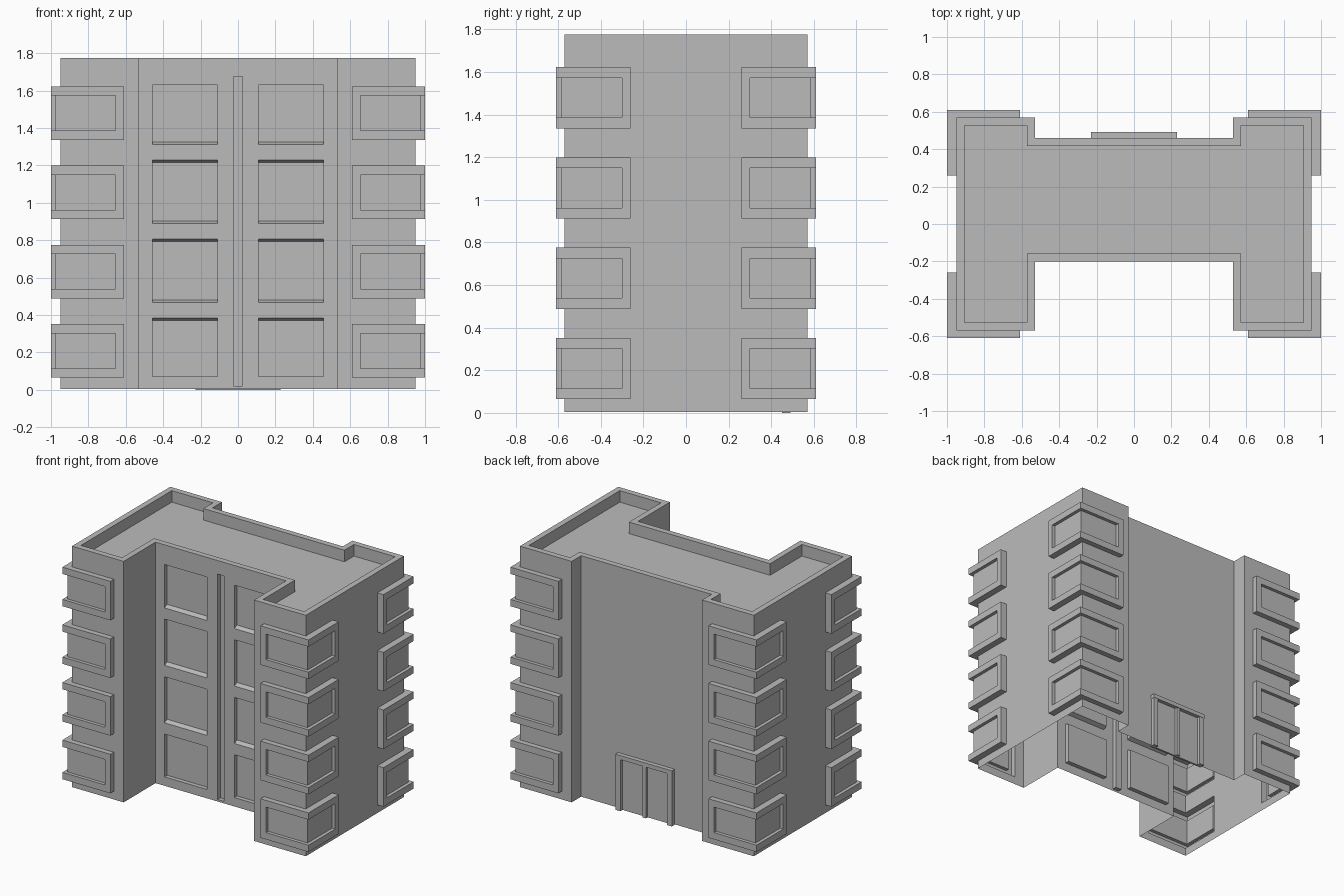
import bpy
import bmesh
from mathutils import Vector

cube = bpy.data.objects.get("Cube")
if cube:
    bpy.data.objects.remove(cube, do_unlink=True)

# One plain concrete colour
concrete = bpy.data.materials.new("concrete_grey")
concrete.use_nodes = True
GREY = (0.5, 0.5, 0.5, 1)
concrete.diffuse_color = GREY
concrete.node_tree.nodes["Principled BSDF"].inputs["Base Color"].default_value = GREY

BASE, TOP = 0.005, 1.775
FLOORS = [0.065 + 0.4235 * i for i in range(4)]
CORNERS = [(sx, sy) for sx in (-1, 1) for sy in (-1, 1)]


def prism(bm, outline, lo, hi, axis="z"):
    """Extrude a 2D outline along z (points are x, y) or along x (points are y, z)."""
    def place(p, h):
        return Vector((p[0], p[1], h)) if axis == "z" else Vector((h, p[0], p[1]))
    low = [bm.verts.new(place(p, lo)) for p in outline]
    high = [bm.verts.new(place(p, hi)) for p in outline]
    bm.faces.new(low)
    bm.faces.new(high)
    n = len(outline)
    for i in range(n):
        j = (i + 1) % n
        bm.faces.new((low[i], low[j], high[j], high[i]))


def box(bm, x, y, z):
    prism(bm, [(x[0], y[0]), (x[1], y[0]), (x[1], y[1]), (x[0], y[1])], *z)


def finish(bm, name):
    bmesh.ops.recalc_face_normals(bm, faces=bm.faces)
    mesh = bpy.data.meshes.new(name)
    bm.to_mesh(mesh)
    bm.free()
    mesh.materials.append(concrete)
    obj = bpy.data.objects.new(name, mesh)
    bpy.context.collection.objects.link(obj)
    return obj


def footprint(inset):
    """H-shaped plan, shrunk by the inset."""
    ox, oy = 0.95 - inset, 0.57 - inset
    nx, front, back = 0.53 + inset, -0.2 + inset, 0.46 - inset
    right = [(nx, front), (nx, -oy), (ox, -oy), (ox, oy), (nx, oy), (nx, back)]
    return right + [(-x, y) for x, y in reversed(right)]


# Main block
bm = bmesh.new()
prism(bm, footprint(0), BASE, TOP)
building = finish(bm, "building_shell")

# Corner window boxes
bm = bmesh.new()
for z in FLOORS:
    for sx, sy in CORNERS:
        box(bm, (sx * 0.61, sx), (sy * 0.26, sy * 0.61), (z, z + 0.287))
corner_boxes = finish(bm, "corner_window_boxes")

# Recesses: roof, corner glazing, front windows, centre groove
bm = bmesh.new()
prism(bm, footprint(0.043), TOP - 0.085, TOP + 0.1)
glazing = [(0.655, 0.585), (0.975, 0.585), (0.975, 0.3),
           (1.1, 0.3), (1.1, 0.7), (0.655, 0.7)]
for z in FLOORS:
    for sx, sy in CORNERS:
        prism(bm, [(sx * x, sy * y) for x, y in glazing], z + 0.05, z + 0.237)

# Front windows have sloped sills and heads where floors meet
WALL, DEEP, SLOPE = -0.201, -0.168, 0.014
for bottom, top, sill, head in ((0.07, 0.385, 0, SLOPE), (0.467, 0.806, SLOPE, SLOPE),
                                (0.889, 1.23, SLOPE, SLOPE), (1.311, 1.63, SLOPE, 0)):
    profile = [(WALL, bottom), (DEEP, bottom + sill), (DEEP, top - head), (WALL, top)]
    for side in (-1, 1):
        prism(bm, profile, side * 0.11, side * 0.458, "x")
box(bm, (-0.025, 0.025), (-0.3, DEEP), (0.02, 1.675))
recesses = finish(bm, "recess_cutter")

# Apply the booleans, then drop the helpers
for helper, operation in ((corner_boxes, "UNION"), (recesses, "DIFFERENCE")):
    mod = building.modifiers.new(operation.lower(), "BOOLEAN")
    mod.operation = operation
    mod.solver = "EXACT"
    mod.object = helper
    helper.hide_render = True
bpy.context.view_layer.update()
result = bpy.data.meshes.new_from_object(
    building.evaluated_get(bpy.context.evaluated_depsgraph_get()))
building.modifiers.clear()
building.data = result
for helper in (corner_boxes, recesses):
    bpy.data.objects.remove(helper, do_unlink=True)

# The shell is open underneath
bm = bmesh.new()
bm.from_mesh(result)
floor = [f for f in bm.faces if all(v.co.z < BASE + 0.001 for v in f.verts)]
bmesh.ops.delete(bm, geom=floor, context="FACES")
bm.to_mesh(result)
bm.free()

# Rear double doorway
bm = bmesh.new()
box(bm, (-0.22, 0.22), (0.45, 0.464), (0, 0.39))
box(bm, (-0.23, 0.23), (0.45, 0.492), (0.38, 0.41))
box(bm, (-0.014, 0.014), (0.45, 0.485), (0, 0.385))
for side in (-1, 1):
    box(bm, (side * 0.19, side * 0.228), (0.45, 0.49), (0, 0.385))
finish(bm, "rear_doorway")
